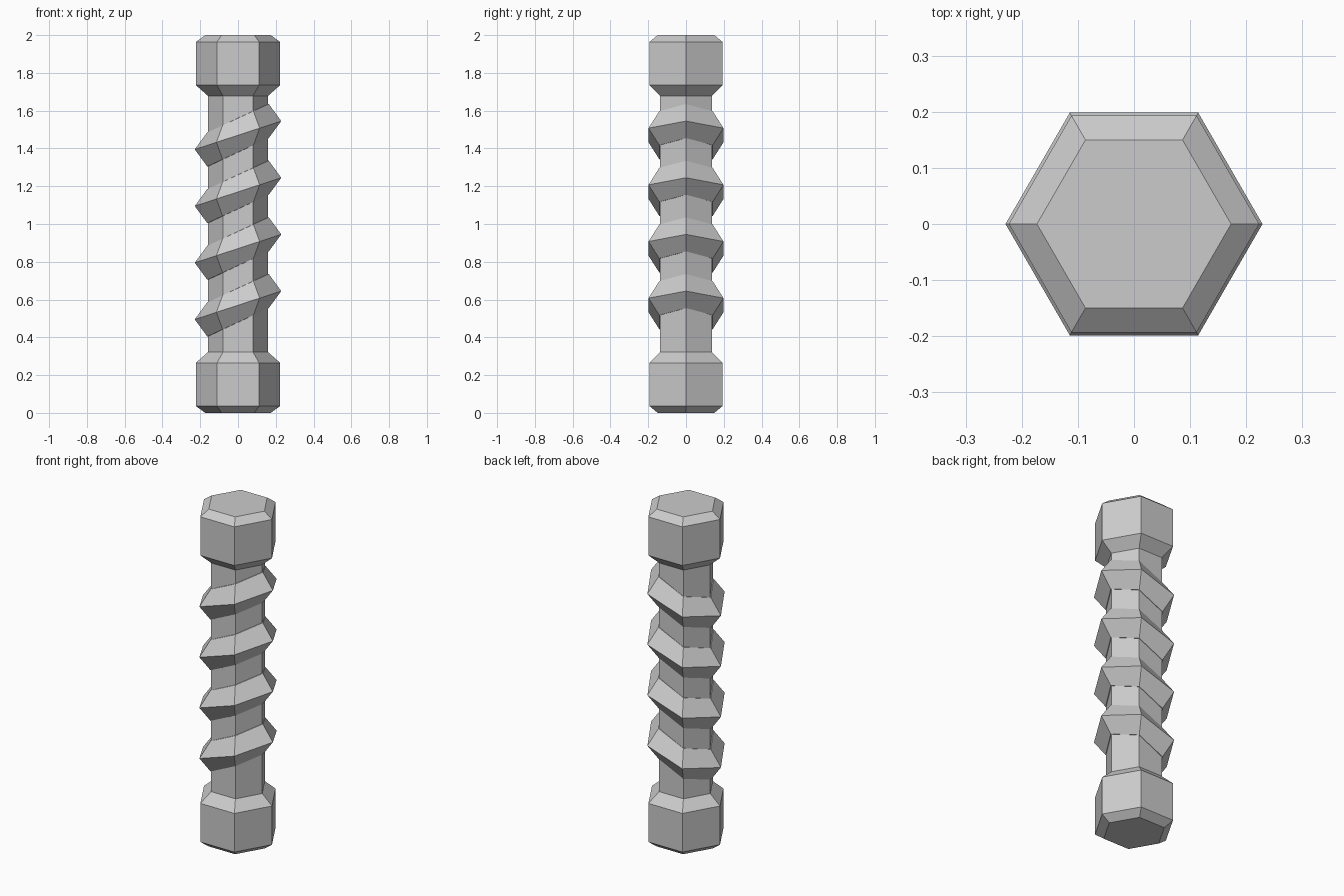
import bpy
import bmesh
from math import cos, sin, tau

SIDES = 6

cube = bpy.data.objects.get("Cube")
if cube:
    bpy.data.objects.remove(cube, do_unlink=True)

grey = bpy.data.materials.new("plain_grey")
grey.use_nodes = True
colour = (0.6, 0.6, 0.6, 1)
grey.diffuse_color = colour
grey.node_tree.nodes["Principled BSDF"].inputs["Base Color"].default_value = colour


def hex_lathe(name, profile, height=0.0, tilt=0.0, closed=False):
    """Sweep (radius, z) points round six sides; tilt raises the +x side."""
    bm = bmesh.new()
    rings = []
    for radius, z in profile:
        angles = [tau * i / SIDES for i in range(SIDES)]
        rings.append([bm.verts.new((radius * cos(a), radius * sin(a),
                                    height + z + tilt * cos(a))) for a in angles])
    pairs = list(zip(rings, rings[1:]))
    if closed:
        pairs.append((rings[-1], rings[0]))
    else:
        bm.faces.new(rings[0][::-1])
        bm.faces.new(rings[-1])
    for low, high in pairs:
        for i in range(SIDES):
            j = (i + 1) % SIDES
            bm.faces.new((low[i], low[j], high[j], high[i]))
    bmesh.ops.recalc_face_normals(bm, faces=bm.faces)
    mesh = bpy.data.meshes.new(name)
    bm.to_mesh(mesh)
    bm.free()
    mesh.materials.append(grey)
    obj = bpy.data.objects.new(name, mesh)
    bpy.context.collection.objects.link(obj)
    return obj


# Central shaft
hex_lathe("shaft", [(0.159, 0.3), (0.159, 1.7)])

# Chamfered end caps, the upper one mirrored from the lower
cap = [(0.173, 0), (0.223, 0.036), (0.223, 0.265), (0.159, 0.322)]
hex_lathe("bottom_cap", cap)
hex_lathe("top_cap", [(r, 2 - z) for r, z in reversed(cap)])

# Slanted, sharp-edged ridges round the shaft
ridge = [(0.15, -0.09), (0.163, -0.09), (0.229, 0), (0.163, 0.09), (0.15, 0.09)]
for n in range(4):
    hex_lathe(f"ridge_{n + 1}", ridge, 0.57 + 0.3 * n, 0.075, closed=True)
